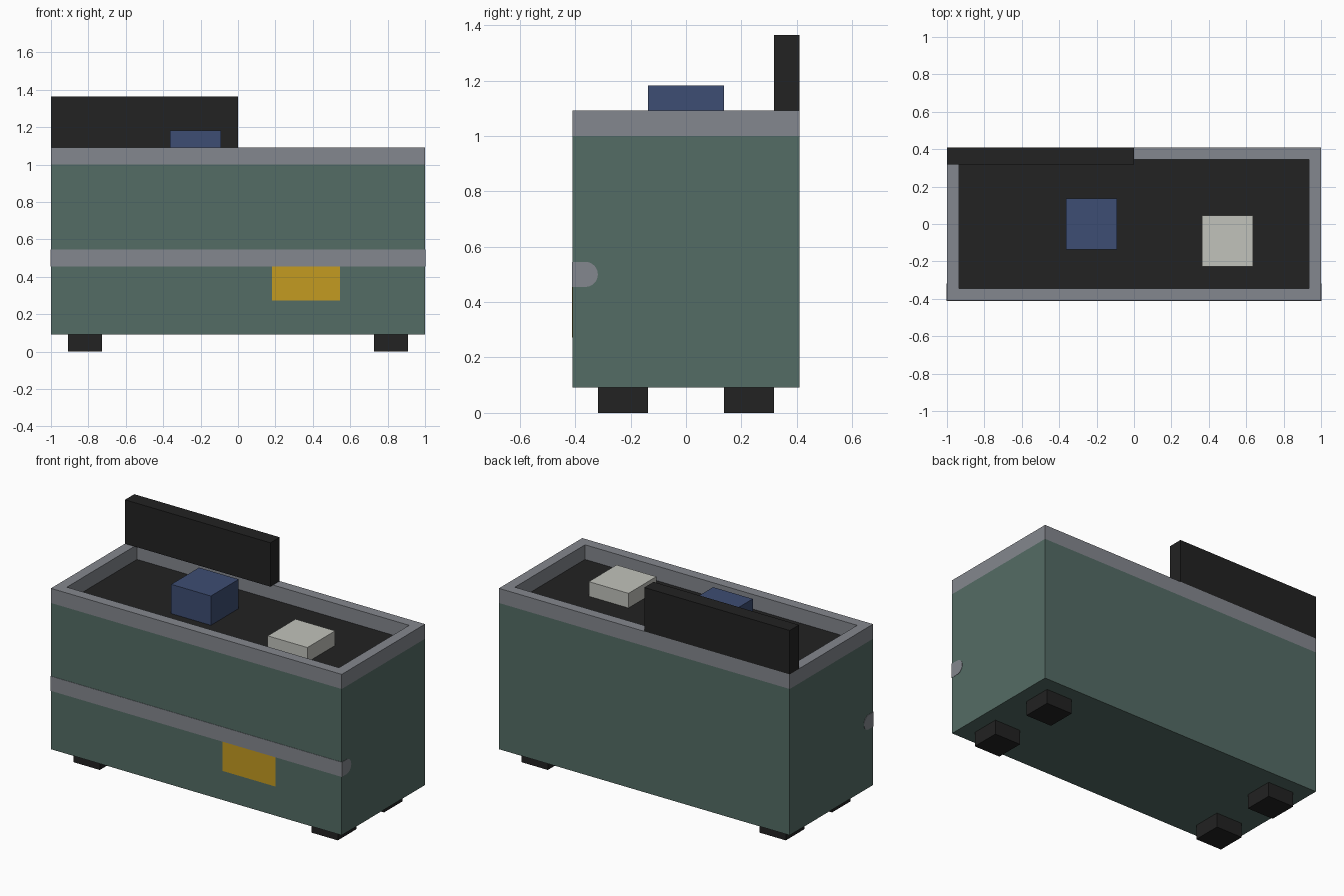
import bpy, bmesh, math

if "Cube" in bpy.data.objects:
    bpy.data.objects.remove(bpy.data.objects["Cube"], do_unlink=True)

U = 1 / 11            # building module
HX, HY = 1.0, 4.5 * U  # half width and half depth
SKIN = 0.002          # how far painted plates stand proud


def lin(c):
    c /= 255
    return c / 12.92 if c <= 0.04045 else ((c + 0.055) / 1.055) ** 2.4


def material(name, rgb):
    m = bpy.data.materials.new(name)
    col = (*[lin(c) for c in rgb], 1)
    m.use_nodes = True
    m.diffuse_color = col
    bsdf = next(n for n in m.node_tree.nodes if n.type == 'BSDF_PRINCIPLED')
    bsdf.inputs["Base Color"].default_value = col
    return m


GREEN = material("sage green", (84, 108, 101))
GREY = material("mid grey", (132, 135, 142))
BLACK = material("black", (34, 34, 34))
BLUE = material("dark blue", (61, 77, 115))
WHITE = material("off white", (193, 194, 187))
YELLOW = material("golden yellow", (196, 155, 33))


def finish(name, bm, *mats):
    bmesh.ops.recalc_face_normals(bm, faces=bm.faces[:])
    me = bpy.data.meshes.new(name)
    bm.to_mesh(me)
    bm.free()
    for m in mats:
        me.materials.append(m)
    ob = bpy.data.objects.new(name, me)
    bpy.context.collection.objects.link(ob)
    return ob


def box_mesh(x, y, z):
    bm = bmesh.new()
    bmesh.ops.create_cube(bm, size=1)
    for v in bm.verts:
        v.co = [r[0] if c < 0 else r[1] for c, r in zip(v.co, (x, y, z))]
    return bm


def box(name, x, y, z, mat):
    return finish(name, box_mesh(x, y, z), mat)


# Body: one box with a grey top band and a sunken dark tray
bm = box_mesh((-HX, HX), (-HY, HY), (U, 12 * U))
bmesh.ops.bisect_plane(bm, geom=bm.verts[:] + bm.edges[:] + bm.faces[:],
                       plane_co=(0, 0, 11 * U), plane_no=(0, 0, 1))
top = max(bm.faces, key=lambda f: f.calc_center_median().z)
bmesh.ops.inset_region(bm, faces=[top], thickness=U)
floor = bmesh.ops.extrude_discrete_faces(bm, faces=[top])["faces"][0]
for v in floor.verts:
    v.co.z = 11 * U
for f in bm.faces:
    f.material_index = 1 if f.calc_center_median().z > 11 * U + 0.01 else 0
floor.material_index = 2
finish("body", bm, GREEN, GREY, BLACK)

# Trim rail: set into the front, with rounded inner side showing at both ends
r, cy, cz = U / 2, -4 * U, 5.5 * U
profile = [(-HY - SKIN, cz - r), (cy, cz - r)]
profile += [(cy + r * math.sin(a), cz - r * math.cos(a))
            for a in (math.pi * i / 12 for i in range(1, 12))]
profile += [(cy, cz + r), (-HY - SKIN, cz + r)]
bm = bmesh.new()
end = bm.faces.new([bm.verts.new((-HX - SKIN, y, z)) for y, z in profile])
ext = bmesh.ops.extrude_face_region(bm, geom=[end])["geom"]
bmesh.ops.translate(bm, vec=(2 * (HX + SKIN), 0, 0),
                    verts=[g for g in ext if isinstance(g, bmesh.types.BMVert)])
finish("trim_rail", bm, GREY)

# Front label plate under the rail
box("front_plate", (2 * U, 6 * U), (-HY - SKIN, -HY + SKIN), (3 * U, 5 * U), YELLOW)

# Back board and the two blocks on the tray
box("back_board", (-HX, 0), (3.5 * U, HY), (12 * U, 15 * U), BLACK)
box("tall_block", (-4 * U, -U), (-1.5 * U, 1.5 * U), (11 * U, 13 * U), BLUE)
box("low_block", (4 * U, 7 * U), (-2.5 * U, 0.5 * U), (11 * U, 12 * U), WHITE)

# Feet
for sx, side in ((-1, "right"), (1, "left")):
    for sy, end_name in ((-1, "front"), (1, "back")):
        box(f"foot_{end_name}_{side}", sorted((sx * 8 * U, sx * 10 * U)),
            sorted((sy * 1.5 * U, sy * 3.5 * U)), (0, U), BLACK)
